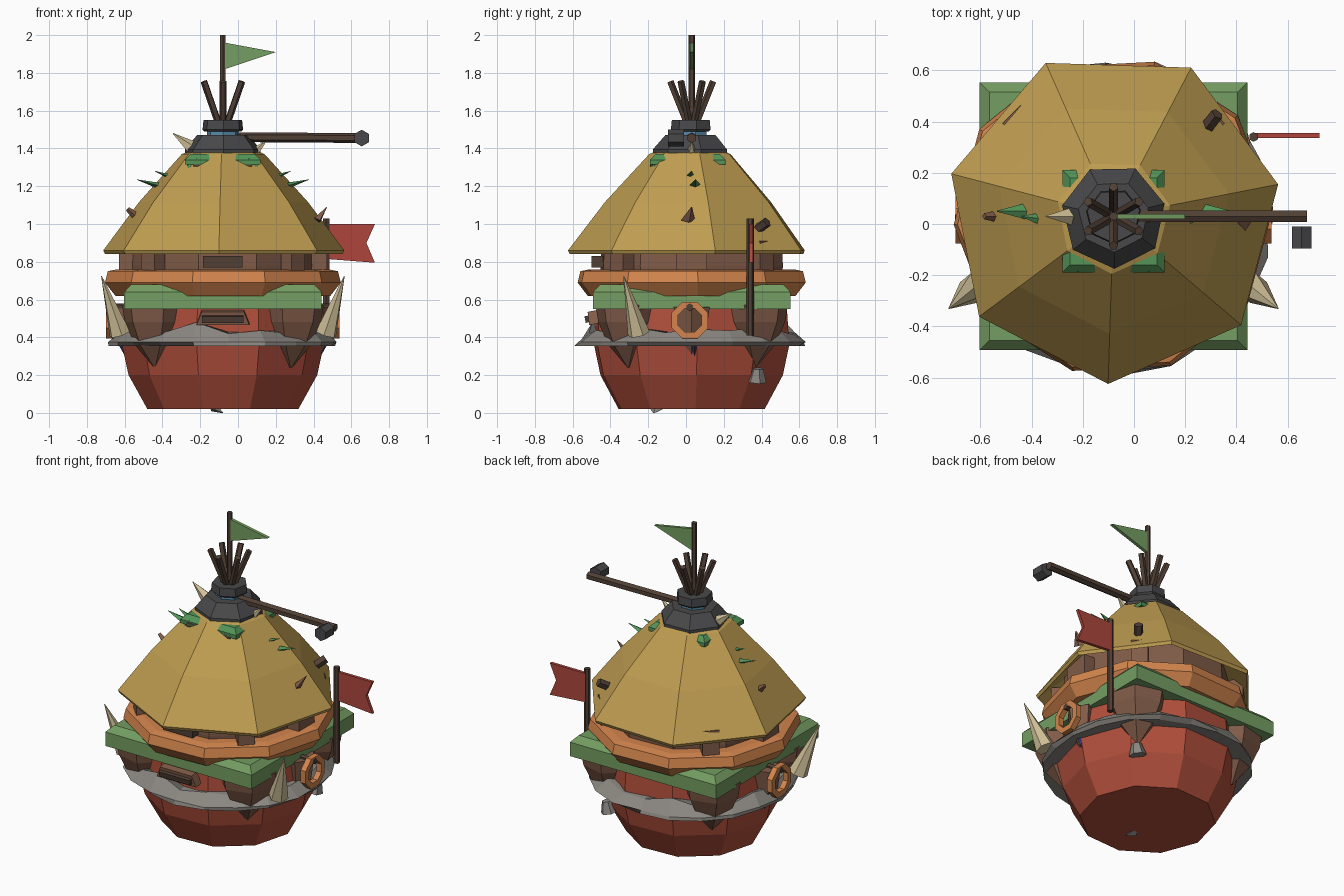
import bpy, bmesh, math, random
from mathutils import Vector, Matrix

if "Cube" in bpy.data.objects:
    bpy.data.objects.remove(bpy.data.objects["Cube"])

random.seed(4)
CX, CY = -0.08, 0.03          # axis of the hut


def material(name, r, g, b):
    m = bpy.data.materials.new(name)
    m.diffuse_color = [(c / 255) ** 2.2 for c in (r, g, b)] + [1]
    m.use_nodes = True
    m.node_tree.nodes["Principled BSDF"].inputs["Base Color"].default_value = m.diffuse_color
    return m


RED = material("red_clay", 176, 80, 62)
ORANGE = material("orange", 210, 132, 78)
GREEN = material("green", 116, 156, 98)
LEAF = material("leaf_green", 84, 146, 88)
GOLD = material("straw", 190, 156, 82)
BROWN = material("brown", 128, 92, 74)
WOOD = material("dark_wood", 82, 66, 56)
DARK = material("dark_stone", 74, 74, 76)
GREY = material("grey_stone", 138, 134, 128)
CREAM = material("bone", 206, 190, 150)
BLUE = material("blue", 90, 140, 170)
NAVY = material("navy", 60, 55, 110)
FLAG = material("flag_red", 172, 72, 64)


def finish(name, bm, mat):
    bmesh.ops.recalc_face_normals(bm, faces=bm.faces)
    me = bpy.data.meshes.new(name)
    bm.to_mesh(me)
    bm.free()
    me.materials.append(mat)
    ob = bpy.data.objects.new(name, me)
    bpy.context.collection.objects.link(ob)
    return ob


def lathe(name, profile, n, mat, phase=0, loop=False, center=(CX, CY), vary=None):
    """Spin (radius, z) points into n flat sides; loop closes the profile, else ends are capped."""
    bm = bmesh.new()
    rings = []
    for j, (r, z) in enumerate(profile):
        ring = []
        for i in range(n):
            a = math.radians(phase) + math.tau * i / n
            dr, dz = vary(i, j) if vary else (0, 0)
            ring.append(bm.verts.new((center[0] + (r + dr) * math.cos(a),
                                      center[1] + (r + dr) * math.sin(a), z + dz)))
        rings.append(ring)
    pairs = list(zip(rings, rings[1:])) + ([(rings[-1], rings[0])] if loop else [])
    for a, b in pairs:
        for i in range(n):
            k = (i + 1) % n
            bm.faces.new((a[i], a[k], b[k], b[i]))
    if not loop:
        bm.faces.new(rings[0])
        bm.faces.new(rings[-1])
    return finish(name, bm, mat)


def rod(name, a, b, r1, r2, mat, n=6, flat=1.0):
    """Tapered rod or spike between two points."""
    a, b = Vector(a), Vector(b)
    d = b - a
    bm = bmesh.new()
    bmesh.ops.create_cone(bm, cap_ends=True, segments=n, radius1=r1, radius2=r2, depth=d.length)
    m = Matrix.Translation((a + b) / 2) @ d.to_track_quat('Z', 'Y').to_matrix().to_4x4()
    bm.transform(m @ Matrix.Diagonal((1, flat, 1, 1)))
    return finish(name, bm, mat)


def box(name, loc, size, mat, rot=(0, 0, 0), top=1.0):
    bm = bmesh.new()
    bmesh.ops.create_cube(bm, size=1)
    for v in bm.verts:
        if v.co.z > 0:
            v.co.x *= top
            v.co.y *= top
    bm.transform(Matrix.Diagonal((*size, 1)))
    ob = finish(name, bm, mat)
    ob.location = loc
    ob.rotation_euler = [math.radians(a) for a in rot]
    return ob


def pennant(name, pts, y, mat, t=0.02):
    """Flat flag cut from (x, z) outline."""
    bm = bmesh.new()
    f = bm.faces.new([bm.verts.new((x, y - t / 2, z)) for x, z in pts])
    ext = bmesh.ops.extrude_face_region(bm, geom=[f])
    for v in ext["geom"]:
        if isinstance(v, bmesh.types.BMVert):
            v.co.y += t
    return finish(name, bm, mat)


# Clay pot body and upper wall
lathe("pot_body", [(.40, .02), (.50, .20), (.535, .36), (.52, .58)], 10, RED, 3)
lathe("upper_wall", [(.49, .60), (.50, .78), (.49, .98)], 10, BROWN, 3)

# Jagged stone belt
lathe("stone_belt", [(.50, .36), (.595, .355), (.60, .375), (.545, .43), (.50, .43)], 20, GREY, 3, True,
      vary=lambda i, j: (random.uniform(-.01, .03) if j in (1, 2) else 0,
                         random.uniform(-.025, .05) if j == 3 else 0))

# Square green slab with chamfered top, and the orange rim over it
s = 2 ** .5
lathe("green_slab", [(.523 * s, .55), (.523 * s, .64), (.485 * s, .68)], 4, GREEN, 45)
lathe("orange_rim", [(.46, .62), (.57, .62), (.625, .69), (.61, .75), (.56, .76), (.46, .76)], 10, ORANGE, 3, True)

# Pointed brackets and wall posts on the diagonals
for sx in (-1, 1):
    for sy in (-1, 1):
        c = (CX + .36 * sx, CY + .335 * sy)
        ang = math.degrees(math.atan2(sy, sx))
        lathe("bracket", [(.006, .24), (.11, .36), (.165, .48), (.18, .57)], 6, BROWN, ang, center=c)
        box("wall_post", (CX + .37 * sx, CY + .37 * sy, .83), (.08, .10, .16), BROWN, (0, 0, ang))

# Side wedges, hoops, tusks and small spikes, mirrored left and right
for sx in (-1, 1):
    X = lambda d: CX + sx * d
    lathe("side_wedge", [(.01, .30), (.08, .42), (.10, .56)], 5, BROWN, 0, center=(X(.50), CY))
    box("side_post", (X(.51), CY, .83), (.08, .16, .14), BROWN)
    hoop = lathe("side_hoop", [(.068, -.018), (.105, -.018), (.105, .018), (.068, .018)], 8, ORANGE, 22.5, True, (0, 0))
    hoop.location = (X(.60), .02, .49)
    hoop.rotation_euler = (0, math.pi / 2, 0)
    rod("hoop_peg", (X(.48), .02, .56), (X(.62), .02, .56), .02, .02, WOOD)
    rod("tusk", (X(.545), -.25, .42), (X(.643), -.33, .725), .06, .002, CREAM, 6)
    rod("small_spike", (X(.535), .045, .36), (X(.51), .045, .29), .015, .002, NAVY, 4)
    rod("roof_leaf", (X(.33), CY + .02, 1.20), (X(.455), CY + .02, 1.235), .035, .002, LEAF, 4, .5)
    rod("roof_leaf_small", (X(.28), CY - .01, 1.25), (X(.36), CY, 1.28), .025, .002, LEAF, 4, .5)

# Front shutter and beam end
box("shutter", (CX, -.49, .505), (.28, .06, .07), BROWN, (12, 0, 0), .8)
box("shutter_slot", (CX, -.505, .50), (.22, .06, .035), WOOD, (12, 0, 0))
box("front_beam", (CX, -.46, .80), (.21, .08, .06), WOOD)

# Seven-sided straw roof, hollow underneath
lathe("straw_roof", [(.20, 1.38), (.225, 1.37), (.46, 1.115), (.655, .86), (.645, .84), (.43, 1.02), (.2, 1.2)],
      7, GOLD, 11, True)

# Bits sticking out of the roof
rod("roof_peg", (.27, .36, .96), (.325, .43, 1.01), .027, .027, WOOD, 5)
rod("roof_shard_right", (.42, .01, 1.02), (.47, .03, 1.09), .04, .003, BROWN, 4, .5)
rod("roof_shard_left", (-.54, .03, 1.04), (-.585, .03, 1.08), .022, .012, BROWN, 4)

# Cap: leaf square, stone cap, blue band and collar
lathe("leaf_square", [(.2 * s, 1.315), (.2 * s, 1.34), (.17 * s, 1.37)], 4, LEAF, 45, center=(CX, .01))
for sx in (-1, 1):
    for sy in (-1, 1):
        rod("leaf_corner", (CX + .16 * sx, .01 + .16 * sy, 1.345),
            (CX + .19 * sx, .01 + .18 * sy, 1.285), .045, .002, LEAF, 4, .5)
box("cap_plank", (CX, -.17, 1.32), (.31, .04, .03), WOOD)
lathe("stone_cap", [(.205, 1.36), (.205, 1.395), (.14, 1.47)], 7, DARK, 14)
lathe("blue_band", [(.085, 1.46), (.085, 1.50)], 7, BLUE, 14)
lathe("collar", [(.10, 1.49), (.11, 1.50), (.105, 1.55)], 7, DARK, 14)
rod("cap_horn_left", (-.24, CY, 1.40), (-.345, CY, 1.48), .04, .002, CREAM, 5)
rod("cap_horn_right", (.08, CY, 1.37), (.15, CY, 1.44), .03, .002, CREAM, 5)

# Fan of sticks and the mast with its pennant
for i in range(6):
    a = math.radians(30 + 60 * i)
    rod("stick", (CX + .025 * math.cos(a), CY + .025 * math.sin(a), 1.53),
        (CX + .115 * math.cos(a), CY + .115 * math.sin(a), 1.755), .019, .019, WOOD, 5)
rod("mast", (CX, CY, 1.5), (CX, CY, 2.0), .017, .017, WOOD, 6)
pennant("green_pennant", [(-.07, 1.96), (-.07, 1.82), (.2, 1.91)], CY, GREEN)

# Hoist beam with its end block
rod("hoist_beam", (-.06, CY, 1.46), (.675, CY, 1.455), .026, .026, WOOD, 6)
rod("hoist_block", (.655, -.095, 1.455), (.655, -.01, 1.455), .044, .044, DARK, 6)

# Red swallowtail flag on a side pole
rod("flag_pole", (.467, .34, .41), (.467, .34, 1.03), .019, .019, WOOD, 6)
pennant("red_flag", [(.47, 1.0), (.725, 1.0), (.68, .90), (.725, .795), (.47, .815)], .345, FLAG)

# Loose stones
rod("stone", (.285, .375, .165), (.30, .38, .235), .052, .03, GREY, 6)
rod("ground_shard", (CX - .05, -.15, .03), (CX, -.17, 0), .05, .004, GREY, 4, .5)
